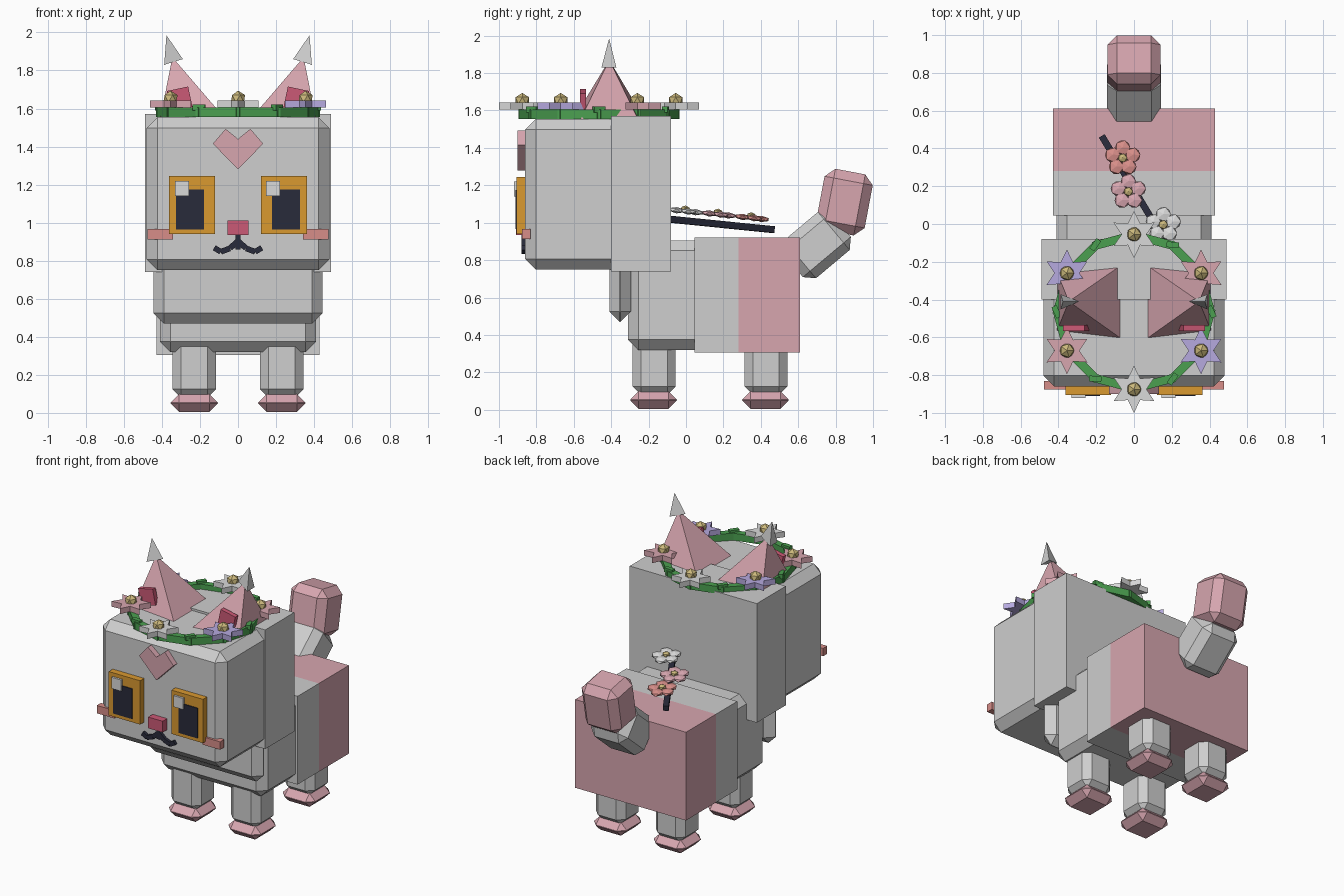
import bpy, bmesh, math
from mathutils import Vector, Matrix

old = bpy.data.objects.get("Cube")
if old:
    bpy.data.objects.remove(old, do_unlink=True)


def material(name, r, g, b):
    m = bpy.data.materials.new(name)
    m.use_nodes = True
    m.diffuse_color = (r, g, b, 1)
    m.node_tree.nodes["Principled BSDF"].inputs["Base Color"].default_value = (r, g, b, 1)
    return m


GREY = material("light_grey", .62, .62, .62)
WHITE = material("white", .7, .7, .7)
PINK = material("soft_pink", .68, .38, .43)
LAVENDER = material("lavender", .47, .4, .74)
GREEN = material("leaf_green", .07, .35, .08)
GOLD = material("pale_gold", .6, .48, .2)
CORAL = material("coral", .68, .27, .25)
CRIMSON = material("crimson", .6, .1, .18)
ORANGE = material("amber", .7, .32, .03)
DARK = material("ink", .022, .024, .043)


def finish(name, bm, *mats):
    bmesh.ops.recalc_face_normals(bm, faces=bm.faces)
    mesh = bpy.data.meshes.new(name)
    bm.to_mesh(mesh)
    bm.free()
    for m in mats:
        mesh.materials.append(m)
    ob = bpy.data.objects.new(name, mesh)
    bpy.context.collection.objects.link(ob)
    return ob


def box(name, center, size, mat, bevel=0, rot=None):
    bm = bmesh.new()
    bmesh.ops.create_cube(bm, size=1, matrix=Matrix.Diagonal((*size, 1)))
    if bevel:
        bmesh.ops.bevel(bm, geom=bm.edges[:], offset=bevel, segments=1, affect='EDGES')
    turn = rot.to_4x4() if rot else Matrix()
    bm.transform(Matrix.Translation(center) @ turn)
    return finish(name, bm, mat)


def span(name, low, high, mat, bevel=0):
    low, high = Vector(low), Vector(high)
    return box(name, (low + high) / 2, high - low, mat, bevel)


def bar(name, a, b, width, height, mat):
    a, b = Vector(a), Vector(b)
    rot = (b - a).to_track_quat('Y', 'Z').to_matrix()
    return box(name, (a + b) / 2, (width, (b - a).length, height), mat, 0, rot)


def solid(name, points, faces, mat):
    bm = bmesh.new()
    vs = [bm.verts.new(p) for p in points]
    for f in faces:
        bm.faces.new([vs[i] for i in f])
    return finish(name, bm, mat)


def plate(name, outline, offset, mat):
    """Extrude a flat outline along offset."""
    bm = bmesh.new()
    face = bm.faces.new([bm.verts.new(p) for p in outline])
    out = bmesh.ops.extrude_face_region(bm, geom=[face])
    moved = [v for v in out["geom"] if isinstance(v, bmesh.types.BMVert)]
    bmesh.ops.translate(bm, verts=moved, vec=offset)
    return finish(name, bm, mat)


def blob(bm, radius, center, flat=1, turn=0):
    m = (Matrix.Translation(center) @ Matrix.Rotation(turn, 4, 'Z')
         @ Matrix.Diagonal((1, 1, flat, 1)))
    bmesh.ops.create_icosphere(bm, subdivisions=1, radius=radius, matrix=m)


def polar(center, radius, degrees, z):
    a = math.radians(degrees)
    return Vector((center[0] + radius * math.cos(a), center[1] + radius * math.sin(a), z))


# Head and torso
span("head_front", (-.48, -.86, .75), (.48, -.3, 1.555), GREY, .057)
span("head_back", (-.49, -.4, .74), (.49, -.08, 1.57), GREY)
span("chest_ruff", (-.445, -.41, .47), (.445, -.295, .9), GREY, .055)
span("chest", (-.41, -.31, .32), (.41, .15, .905), GREY, .055)

# Rump, split into a grey front and a pink back
bm = bmesh.new()
bmesh.ops.create_cube(bm, size=1, matrix=Matrix.Translation((0, .328, .613))
                      @ Matrix.Diagonal((.855, .565, .615, 1)))
bmesh.ops.bisect_plane(bm, geom=bm.verts[:] + bm.edges[:] + bm.faces[:],
                       plane_co=(0, .28, 0), plane_no=(0, 1, 0))
for f in bm.faces:
    f.material_index = int(f.calc_center_median().y > .28)
finish("rump", bm, GREY, PINK)

# Legs and paws
for side, sx in (("left", 1), ("right", -1)):
    for end, y in (("front", -.17), ("hind", .427)):
        box(f"{side}_{end}_leg", (sx * .23, y, .25), (.23, .23, .34), GREY, .045)
        box(f"{side}_{end}_paw", (sx * .23, y - .003, .052), (.25, .25, .094), PINK, .045)

# Tail
box("tail_base", (0, .7, .88), (.285, .265, .335), GREY, .05,
    Matrix.Rotation(math.radians(-50), 3, 'X'))
box("tail_tip", (0, .848, 1.11), (.28, .262, .332), PINK, .05,
    Matrix.Rotation(math.radians(-10.7), 3, 'X'))

# Ears with pale tips and inner pads
for side, s in (("left", 1), ("right", -1)):
    solid(f"{side}_ear",
          [(s * .07, -.22, 1.55), (s * .07, -.605, 1.55), (s * .41, -.57, 1.54),
           (s * .41, -.25, 1.54), (s * .345, -.41, 1.87)],
          [(0, 1, 2, 3), (0, 1, 4), (1, 2, 4), (2, 3, 4), (3, 0, 4)], GREY and PINK)
    solid(f"{side}_ear_tip",
          [(s * .388, -.452, 1.83), (s * .388, -.372, 1.83), (s * .29, -.41, 1.86),
           (s * .376, -.411, 1.985)],
          [(0, 1, 2), (0, 1, 3), (1, 2, 3), (2, 0, 3)], GREY)
    box(f"{side}_inner_ear", (s * .307, -.55, 1.65), (.115, .032, .11), CRIMSON, 0,
        Matrix.Rotation(s * math.radians(12), 3, 'Y'))

# Face
for side, s, shine in (("left", 1, .183), ("right", -1, -.295)):
    span(f"{side}_eye", (s * .242 - .121, -.905, .94), (s * .242 + .121, -.85, 1.245), ORANGE)
    box(f"{side}_pupil", (s * .252, -.907, 1.07), (.146, .009, .21), DARK)
    box(f"{side}_eye_shine", (shine, -.91, 1.18), (.074, .02, .078), WHITE)
    box(f"{side}_cheek", (s * .408, -.853, .94), (.135, .045, .055), CORAL)
    # Half of the mouth
    curve = [(0, .905), (.042, .865), (.09, .847), (.125, .868)]
    for i, (p, q) in enumerate(zip(curve, curve[1:])):
        bar(f"{side}_mouth_{i}", (s * p[0], -.865, p[1]), (s * q[0], -.865, q[1]),
            .03, .03, DARK)
bar("mouth_stem", (0, -.865, .95), (0, -.865, .86), .026, .03, DARK)
box("nose", (0, -.88, .973), (.112, .06, .078), CRIMSON)
heart = [(0, 1.28), (.132, 1.415), (.065, 1.493), (0, 1.44), (-.065, 1.493), (-.132, 1.415)]
plate("forehead_heart", [(x, -.9, z) for x, z in heart], (0, .06, 0), PINK)

# Flower wreath
MID = (0, -.465)
for i in range(12):
    bar(f"wreath_vine_{i}", polar(MID, .41, 30 * i - 2, 1.58),
        polar(MID, .41, 30 * i + 32, 1.58), .045, .05, GREEN)
for i in range(6):
    box(f"wreath_leaf_{i}", polar(MID, .41, 60 * i, 1.605), (.03, .065, .03), GREEN, 0,
        Matrix.Rotation(math.radians(60 * i + 25), 3, 'Z'))
for i, mat in enumerate((PINK, WHITE, LAVENDER, PINK, WHITE, LAVENDER)):
    c = polar(MID, .41, 30 + 60 * i, 1.605)
    star = [polar(c, .066 if k % 2 else .125, 30 * k + 30 + 60 * i, 1.605) for k in range(12)]
    plate(f"wreath_flower_{i}", star, (0, 0, .038), mat)
    bm = bmesh.new()
    blob(bm, .042, (c.x, c.y, 1.652))
    finish(f"wreath_flower_center_{i}", bm, GOLD)

# Sprig of blossoms over the back
bar("sprig_stem", (.17, -.1, 1.02), (-.17, .465, .963), .036, .036, DARK)
for name, pos, mat in (("white", (.155, -.005, 1.062), WHITE),
                       ("pink", (-.03, .17, 1.045), PINK),
                       ("coral", (-.06, .348, 1.026), CORAL)):
    place = Matrix.Translation(pos) @ Matrix.Rotation(math.radians(-6), 4, 'X')
    bm = bmesh.new()
    for k in range(5):
        blob(bm, .045, polar((0, 0), .056, 90 + 72 * k, 0), .38, math.radians(72 * k))
    bm.transform(place)
    finish(f"{name}_blossom", bm, mat)
    bm = bmesh.new()
    blob(bm, .026, (0, 0, .012), .7)
    bm.transform(place)
    finish(f"{name}_blossom_center", bm, GOLD)
